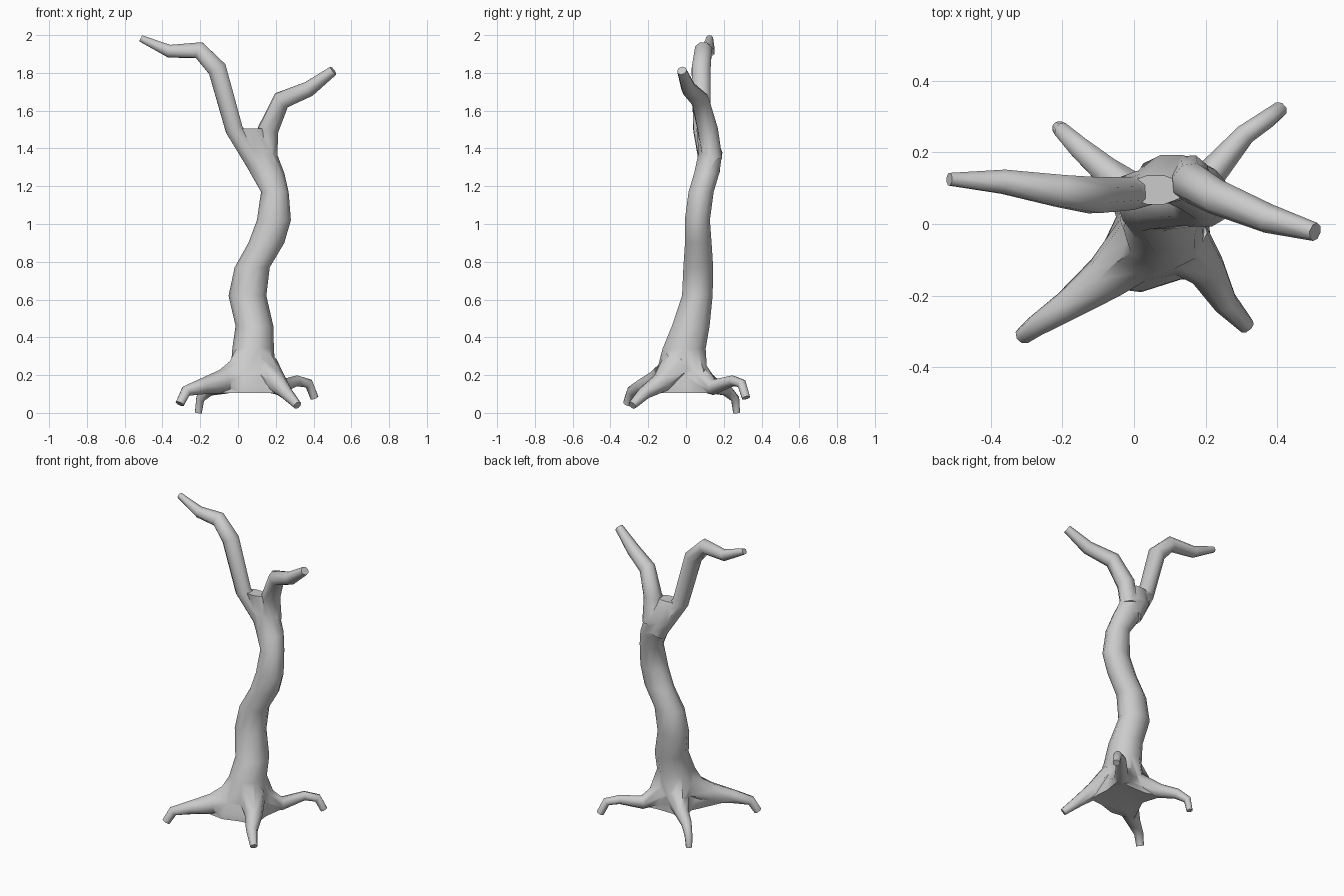
import bpy, bmesh, math
from mathutils import Vector

if "Cube" in bpy.data.objects:
    bpy.data.objects.remove(bpy.data.objects["Cube"])


def loft(name, rings):
    """Closed skin through a list of equal-length point rings."""
    bm = bmesh.new()
    rows = [[bm.verts.new(p) for p in r] for r in rings]
    n = len(rows[0])
    for a, b in zip(rows, rows[1:]):
        for i in range(n):
            j = (i + 1) % n
            bm.faces.new((a[i], a[j], b[j], b[i]))
    bm.faces.new(rows[0][::-1])
    bm.faces.new(rows[-1])
    bmesh.ops.recalc_face_normals(bm, faces=bm.faces)
    me = bpy.data.meshes.new(name)
    bm.to_mesh(me)
    bm.free()
    ob = bpy.data.objects.new(name, me)
    bpy.context.collection.objects.link(ob)
    return ob


def limb(name, path, sides=8):
    """Tapered tube along (x, y, z, radius) points."""
    pts = [Vector(p[:3]) for p in path]
    rings = []
    u = None
    for i, p in enumerate(pts):
        d = Vector((0, 0, 0))
        if i > 0:
            d += (p - pts[i - 1]).normalized()
        if i < len(pts) - 1:
            d += (pts[i + 1] - p).normalized()
        d.normalize()
        if u is None:
            u = d.cross(Vector((0.3, 0.9, 0.2)))
        u = (u - d * u.dot(d)).normalized()
        v = d.cross(u)
        rings.append([p + path[i][3] * (u * math.cos(a) + v * math.sin(a))
                      for a in (2 * math.pi * k / sides for k in range(sides))])
    return loft(name, rings)


# Trunk: flared, lobed foot rising into a winding stem
foot = [(.21, 0), (.23, .13), (.12, .12), (.02, .12), (-.09, .15),
        (-.05, .02), (-.14, -.17), (.02, -.19), (.13, -.155), (.22, -.15)]
stem = [(.08, -.01, .34, .11, .12), (.087, .025, .46, .10, .105),
        (.05, .06, .62, .10, .085), (.075, .065, .77, .093, .083),
        (.15, .065, .90, .095, .074), (.19, .06, 1.02, .09, .07),
        (.195, .08, 1.17, .073, .07), (.155, .11, 1.27, .09, .07),
        (.105, .13, 1.38, .098, .066), (.06, .095, 1.505, .08, .042)]
rings = []
for x, y, z, rx, ry in stem:
    rings.append([Vector((x + rx * math.cos(a), y + ry * math.sin(a), z))
                  for a in (2 * math.pi * k / 10 for k in range(10))])
bottom = [Vector((x, y, .105)) for x, y in foot]
middle = [t.lerp(b, .55).xy.to_3d() + Vector((0, 0, .2)) for t, b in zip(rings[0], bottom)]
low = [m.lerp(b, .9).xy.to_3d() + Vector((0, 0, .14)) for m, b in zip(middle, bottom)]
tree = loft("tree", [bottom, low, middle] + rings)

# Branches and roots
limbs = {
    "left_branch": [(.12, .13, 1.28, .055), (-.02, .085, 1.5, .05), (-.11, .08, 1.82, .054),
                    (-.205, .092, 1.92, .048), (-.365, .118, 1.915, .036), (-.515, .125, 1.983, .019)],
    "right_branch": [(.155, .14, 1.34, .055), (.16, .115, 1.5, .057), (.23, .075, 1.655, .05),
                     (.375, .015, 1.715, .041), (.505, -.022, 1.812, .026)],
    "front_left_root": [(.04, -.04, .22, .10), (-.08, -.15, .165, .065), (-.19, -.23, .14, .042),
                        (-.275, -.285, .115, .03), (-.308, -.31, .048, .025)],
    "front_right_root": [(.13, -.05, .24, .09), (.205, -.13, .16, .055), (.255, -.22, .105, .036),
                         (.315, -.285, .04, .023)],
    "back_left_root": [(.03, .05, .19, .075), (-.08, .15, .14, .042), (-.155, .215, .12, .032),
                       (-.2, .26, .075, .024), (-.21, .268, 0, .019)],
    "back_right_root": [(.12, .05, .2, .08), (.22, .145, .135, .042), (.31, .25, .17, .029),
                        (.375, .295, .155, .026), (.405, .318, .08, .023)],
}
parts = [limb(n, p) for n, p in limbs.items()]

# Fuse everything into one skin
for p in parts:
    m = tree.modifiers.new(p.name, "BOOLEAN")
    m.operation, m.solver, m.object = "UNION", "EXACT", p
bpy.context.view_layer.objects.active = tree
tree.select_set(True)
for p in parts:
    bpy.ops.object.modifier_apply(modifier=p.name)
for p in parts:
    bpy.data.objects.remove(p)
bpy.ops.object.shade_smooth_by_angle(angle=math.radians(50))
